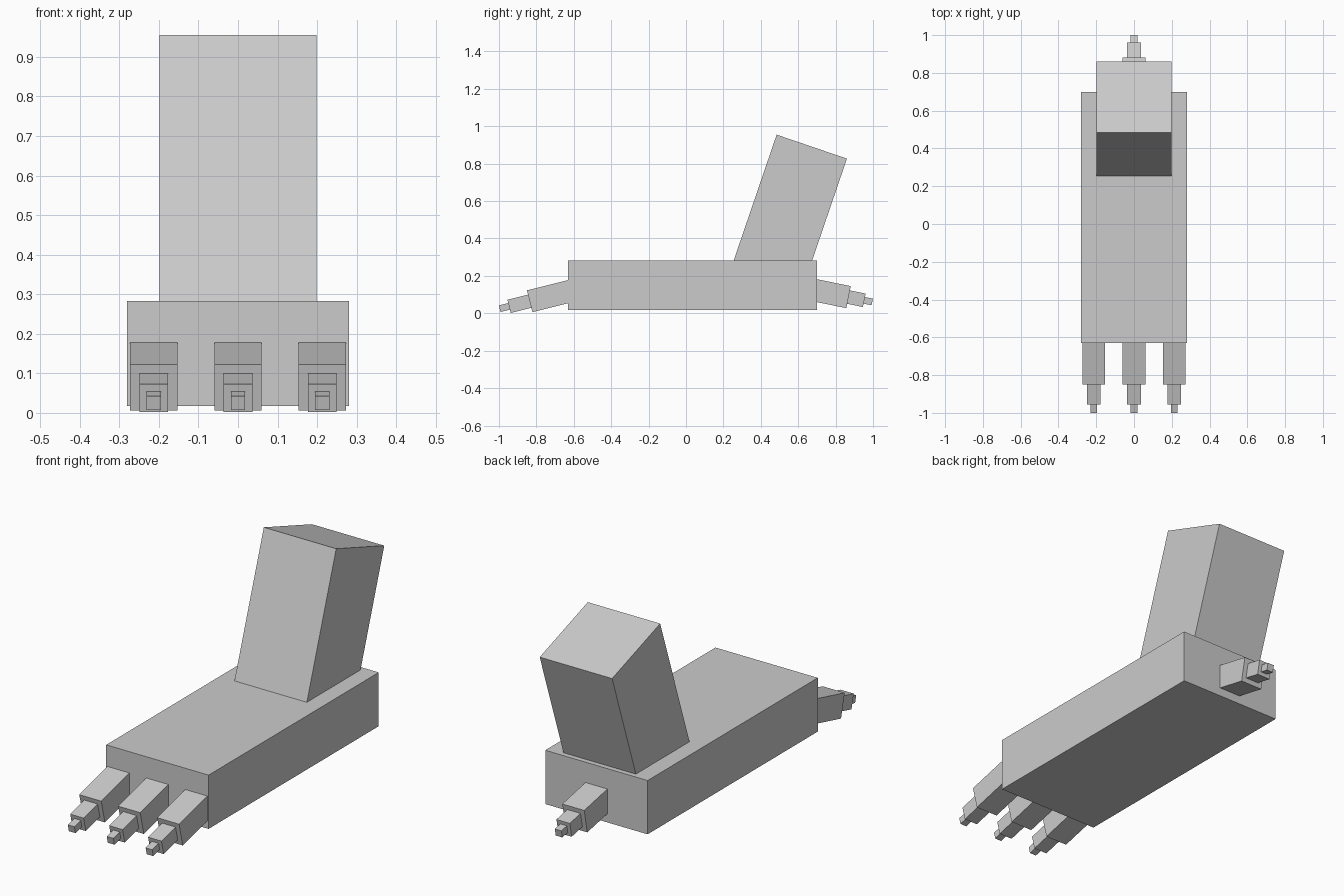
import bpy
import math
from mathutils import Matrix, Vector

if "Cube" in bpy.data.objects:
    bpy.data.objects.remove(bpy.data.objects["Cube"])

grey = bpy.data.materials.new("plain_grey")
grey.diffuse_color = (0.6, 0.6, 0.6, 1)
grey.use_nodes = True
grey.node_tree.nodes["Principled BSDF"].inputs["Base Color"].default_value = grey.diffuse_color


def box(name, size, matrix):
    """Box of the given size, placed by a matrix."""
    bpy.ops.mesh.primitive_cube_add(size=1)
    ob = bpy.context.object
    ob.name = name
    ob.data.transform(matrix @ Matrix.Diagonal((*size, 1)))
    ob.data.materials.append(grey)
    return ob


def toe(name, x, root_y, root_z, direction, tilt, tips):
    """Three nested boxes stepping down in size along a sloping axis."""
    rot = Matrix.Rotation(-direction * tilt, 4, 'X')
    axis = rot @ Vector((0, direction, 0))
    root = Vector((x, root_y, root_z))
    start = -0.06                      # the first joint starts inside the foot
    for part, width, tip_y in zip(("base", "middle", "claw"), (0.12, 0.073, 0.036), tips):
        end = (tip_y - root_y) / axis.y
        centre = root + axis * ((start + end) / 2)
        box(f"{name}_{part}", (width, end - start, width), Matrix.Translation(centre) @ rot)
        start = end - 0.02


# Foot block
box("foot", (0.56, 1.33, 0.266), Matrix.Translation((0, 0.035, 0.150)))

# Leg leaning back, its lower end sunk into the foot
lean = math.radians(18.85)
leg_rot = Matrix.Rotation(-lean, 4, 'X')
length = 0.80
centre = Vector((0, 0.6725, 0.891)) - leg_rot @ Vector((0, 0, length / 2))
box("leg", (0.396, 0.397, length), Matrix.Translation(centre) @ leg_rot)

# Front toes
for label, x in (("left", 0.213), ("middle", 0), ("right", -0.213)):
    toe(f"{label}_toe", x, -0.63, 0.116, -1, math.radians(14), (-0.836, -0.946, -0.996))

# Rear toe
toe("rear_toe", 0, 0.70, 0.121, 1, math.radians(11.5), (0.869, 0.953, 0.996))
